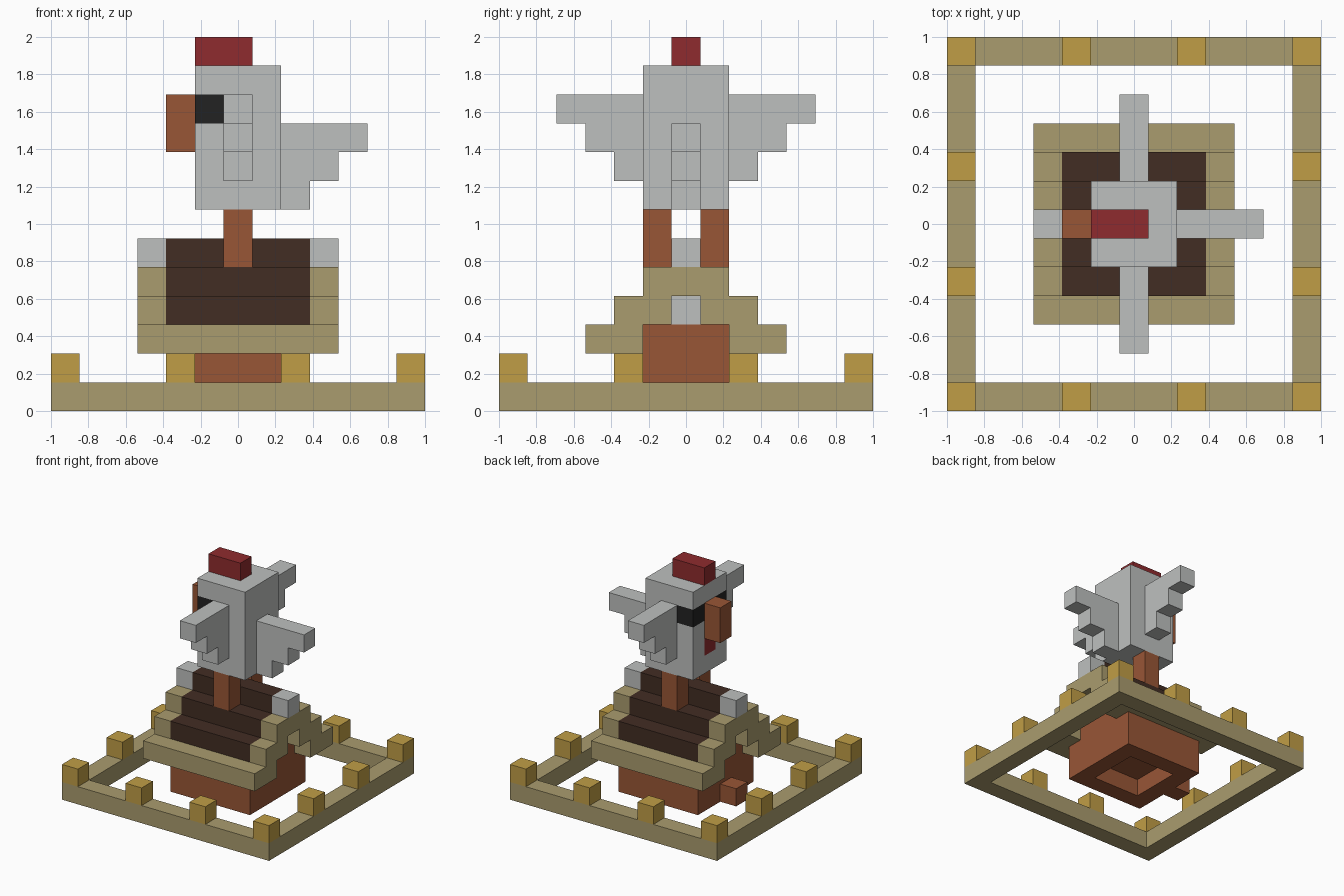
import bpy, bmesh
from itertools import product
from mathutils import Vector

cube = bpy.data.objects.get("Cube")
if cube:
    bpy.data.objects.remove(cube)

U = 2 / 13  # edge of one building block


def material(name, rgb):
    linear = [((c / 255 + 0.055) / 1.055) ** 2.4 for c in rgb]
    mat = bpy.data.materials.new(name)
    mat.use_nodes = True
    mat.diffuse_color = (*linear, 1)
    bsdf = mat.node_tree.nodes["Principled BSDF"]
    bsdf.inputs["Base Color"].default_value = (*linear, 1)
    bsdf.inputs["Roughness"].default_value = 0.9
    return mat


straw = material("straw tan", (170, 156, 110))
gold = material("gold", (192, 158, 70))
clay = material("clay brown", (153, 86, 54))
thatch = material("dark brown", (66, 45, 35))
grey = material("light grey", (190, 192, 191))
red = material("deep red", (143, 43, 46))
black = material("black", (34, 34, 34))


def span(v):
    """A block index, or an inclusive (low, high) range of them."""
    return range(v[0], v[1] + 1) if isinstance(v, tuple) else (v,)


def cells(boxes):
    return {c for box in boxes for c in product(*map(span, box))}


def part(name, mat, boxes, cut=()):
    """Join boxes of blocks into one clean outer shell."""
    solid = cells(boxes) - cells(cut)
    bm = bmesh.new()
    corners = {}

    def vert(p):
        key = tuple(round(2 * v) for v in p)
        if key not in corners:
            corners[key] = bm.verts.new((p.x * U, p.y * U, (p.z + 0.5) * U))
        return corners[key]

    for cell in solid:
        for axis, sign in product(range(3), (-1, 1)):
            n, a, b = Vector(), Vector(), Vector()
            n[axis], a[(axis + 1) % 3], b[(axis + 2) % 3] = sign, 0.5, sign * 0.5
            mid = Vector(cell) + n / 2
            if tuple(int(v) for v in Vector(cell) + n) not in solid:
                bm.faces.new([vert(mid + o) for o in (-a - b, a - b, a + b, b - a)])
    bmesh.ops.dissolve_limit(bm, angle_limit=0.01, verts=bm.verts, edges=bm.edges)
    mesh = bpy.data.meshes.new(name)
    bm.to_mesh(mesh)
    bm.free()
    mesh.materials.append(mat)
    obj = bpy.data.objects.new(name, mesh)
    bpy.context.collection.objects.link(obj)
    return obj


SIDES = (-1, 1)

# Yard fence: low rails with short posts
for s, side in zip(SIDES, ("front", "back")):
    part(side + "_rail", straw, [((-6, 6), 6 * s, 0)])
for s, side in zip(SIDES, ("right", "left")):
    part(side + "_rail", straw, [(6 * s, (-5, 5), 0)])
for x, y in product((-6, -2, 2, 6), repeat=2):
    if 6 in (abs(x), abs(y)):
        part("fence_post", gold, [(x, y, 1)])

# House: hollow-bottomed walls with gables and a doorstep
part("house_walls", clay, [((-2, 2), (-2, 2), (0, 2))],
     cut=[((-1, 1), (-1, 1), 0)])
part("doorstep", clay, [(-3, 0, 0)])
part("attic_beam", grey, [((-2, 2), 0, 3)])

# Stepped roof with eaves, gable trims and ridge ends
part("roof_ridge", thatch, [((-2, 2), 0, 5), ((-2, 2), 0, 4)])
for s, side in zip(SIDES, ("front", "back")):
    part(side + "_roof", thatch, [((-2, 2), 2 * s, 3), ((-2, 2), s, 3),
                                  ((-2, 2), s, 4)])
    part(side + "_eave", straw, [((-2, 2), 3 * s, 2)])
for s, side in zip(SIDES, ("right", "left")):
    x = 3 * s
    trim = [(x, (-1, 1), 4)]
    for t in SIDES:
        trim += [(x, t, 3), (x, 2 * t, (2, 3)), (x, 3 * t, 2)]
    part(side + "_gable_trim", straw, trim)
    part(side + "_ridge_end", grey, [(x, 0, 5)])

# Bird on the ridge, facing the right side
body = ((-1, 1), (-1, 1), (7, 11))
wattle = (-1, 0, 8)
eyes = [(-1, s, 10) for s in SIDES]
part("bird_body", grey, [body], cut=eyes + [wattle])
part("wattle", red, [wattle])
part("comb", red, [((-1, 0), 0, 12)])
part("beak", clay, [(-2, 0, (9, 10))])
part("tail", grey, [((2, 2 + i), 0, 7 + i) for i in range(3)])
for s, eye in zip(SIDES, eyes):
    part("eye", black, [eye])
    part("leg", clay, [(0, s, (5, 6))])
    part("wing", grey, [(0, s * (2 + i), (8 + i, 10)) for i in range(3)])
